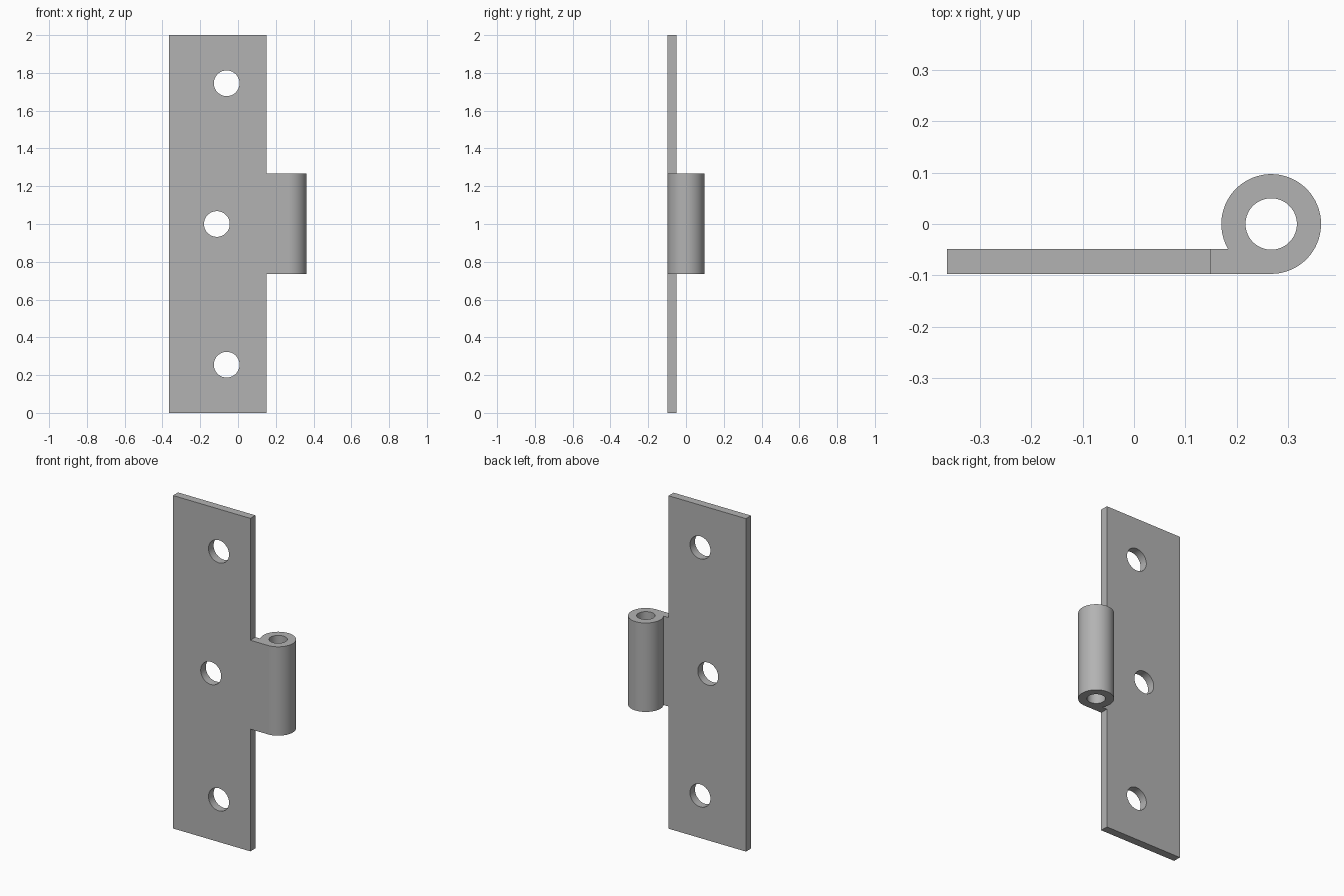
import bpy
import bmesh
from math import sin, cos, pi, asin, radians

cube = bpy.data.objects.get("Cube")
if cube:
    bpy.data.objects.remove(cube, do_unlink=True)

HEIGHT = 2.0
LEFT, EDGE = -0.364, 0.15          # leaf sides
BARREL_X, OUTER, INNER = 0.267, 0.097, 0.05
FRONT, BACK = -OUTER, -0.049       # leaf faces
TAB_LOW, TAB_HIGH = 0.734, 1.268
SCREW_R = 0.068

steel = bpy.data.materials.new("grey steel")
steel.use_nodes = True
grey = (0.45, 0.45, 0.45, 1)
steel.diffuse_color = grey
steel.node_tree.nodes["Principled BSDF"].inputs["Base Color"].default_value = grey


def arc(x, y, r, start=0.0, end=2 * pi, n=64):
    """Points along an arc, without its last point."""
    return [(x + r * cos(start + (end - start) * i / n),
             y + r * sin(start + (end - start) * i / n)) for i in range(n)]


def plate(name, loops, depth, location, tilt=0.0):
    """Solid from an outline followed by hole loops."""
    curve = bpy.data.curves.new(name, "CURVE")
    curve.dimensions = "2D"
    curve.fill_mode = "BOTH"
    curve.extrude = depth / 2
    for loop in loops:
        spline = curve.splines.new("POLY")
        spline.points.add(len(loop) - 1)
        for point, (x, y) in zip(spline.points, loop):
            point.co = (x, y, 0, 1)
        spline.use_cyclic_u = True
    obj = bpy.data.objects.new(name, curve)
    bpy.context.collection.objects.link(obj)
    obj.location = location
    obj.rotation_euler.x = tilt
    bpy.ops.object.select_all(action="DESELECT")
    obj.select_set(True)
    bpy.context.view_layer.objects.active = obj
    bpy.ops.object.convert(target="MESH")
    obj = bpy.context.object
    bm = bmesh.new()
    bm.from_mesh(obj.data)
    bmesh.ops.remove_doubles(bm, verts=bm.verts, dist=0.0001)
    bmesh.ops.recalc_face_normals(bm, faces=bm.faces)
    bm.to_mesh(obj.data)
    bm.free()
    obj.data.materials.clear()
    obj.data.materials.append(steel)
    bpy.ops.object.shade_smooth_by_angle(angle=radians(30))
    return obj


# Flat leaf with three screw holes
outline = [(LEFT, 0), (EDGE, 0), (EDGE, HEIGHT), (LEFT, HEIGHT)]
holes = [arc(x, z, SCREW_R) for x, z in ((-0.06, 0.255), (-0.112, 1.0), (-0.06, 1.745))]
plate("hinge_leaf", [outline] + holes, BACK - FRONT,
      (0, (FRONT + BACK) / 2, 0), pi / 2)

# Tab rolled into a knuckle around the pin hole
meet = pi - asin(BACK / OUTER)
roll = arc(BARREL_X, 0, OUTER, -pi / 2, meet, 72)
roll += [(BARREL_X + OUTER * cos(meet), BACK), (EDGE, BACK), (EDGE, FRONT)]
plate("hinge_knuckle", [roll, arc(BARREL_X, 0, INNER)], TAB_HIGH - TAB_LOW,
      (0, 0, (TAB_LOW + TAB_HIGH) / 2))
